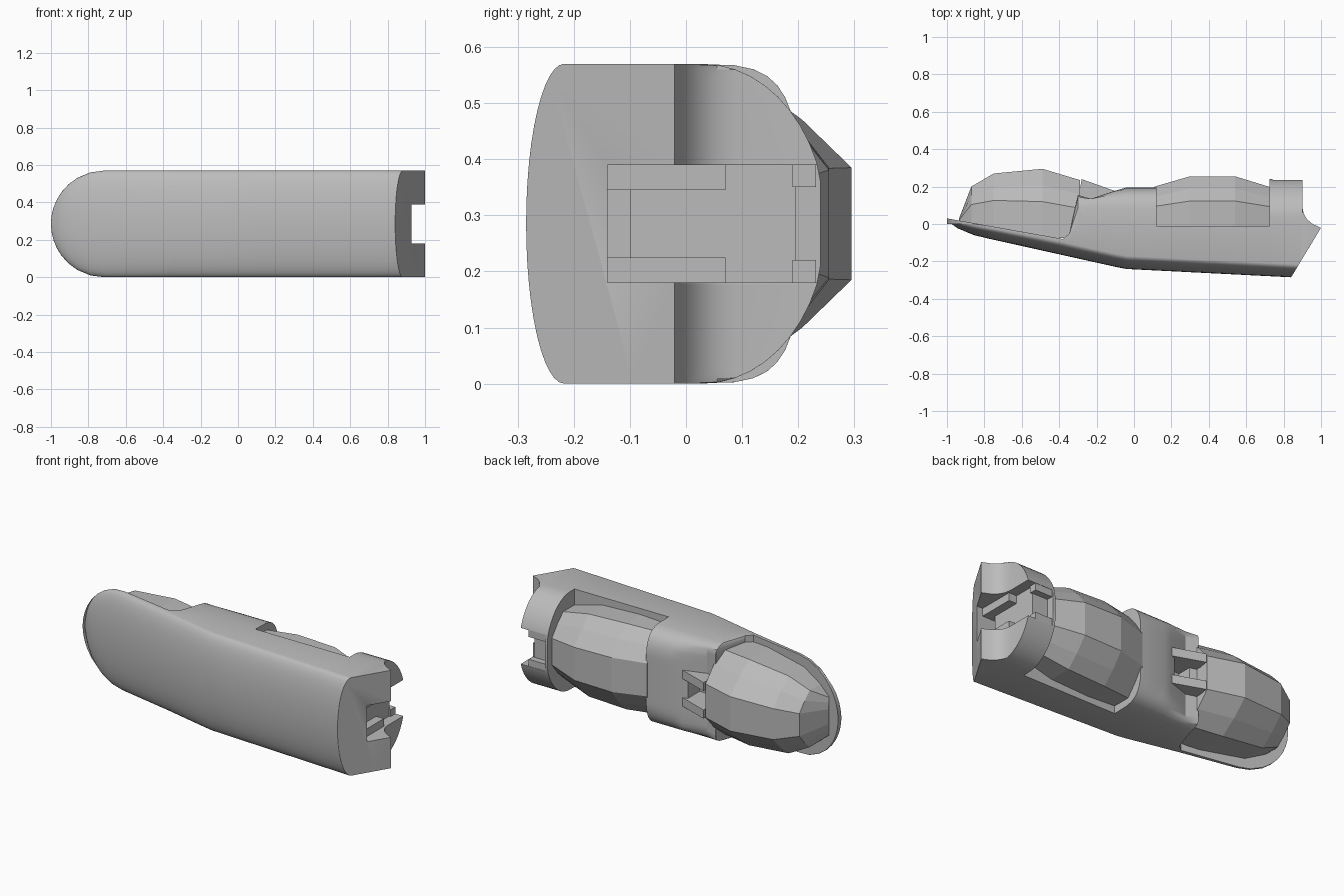
import bpy, bmesh, math
from mathutils import Vector

cube = bpy.data.objects.get("Cube")
if cube:
    bpy.data.objects.remove(cube, do_unlink=True)

ZC, HALF = 0.285, 0.285

grey = bpy.data.materials.new("plain grey")
grey.use_nodes = True
GREY = (0.5, 0.5, 0.5, 1)
grey.diffuse_color = GREY
grey.node_tree.nodes["Principled BSDF"].inputs["Base Color"].default_value = GREY


def finish(name, bm):
    bmesh.ops.remove_doubles(bm, verts=bm.verts, dist=0.0004)
    bmesh.ops.recalc_face_normals(bm, faces=bm.faces)
    mesh = bpy.data.meshes.new(name)
    bm.to_mesh(mesh)
    bm.free()
    mesh.materials.append(grey)
    obj = bpy.data.objects.new(name, mesh)
    bpy.context.collection.objects.link(obj)
    return obj


def loft(bm, rings):
    loops = [[bm.verts.new(p) for p in ring] for ring in rings]
    n = len(loops[0])
    for a, b in zip(loops, loops[1:]):
        for i in range(n):
            j = (i + 1) % n
            bm.faces.new((a[i], a[j], b[j], b[i]))
    bm.faces.new(loops[0])
    bm.faces.new(loops[-1][::-1])


def box(name, x0, x1, y0, y1, z0, z1):
    return prism(name, [(x0, y0), (x1, y0), (x1, y1), (x0, y1)], z0, z1)


def prism(name, outline, z0, z1):
    bm = bmesh.new()
    loft(bm, [[(x, y, z) for x, y in outline] for z in (z0, z1)])
    return finish(name, bm)


def lerp(table, x):
    for (x0, y0), (x1, y1) in zip(table, table[1:]):
        if x <= x1:
            return y0 + (y1 - y0) * (x - x0) / (x1 - x0)
    return table[-1][1]


# Shell: half-round front, flat sides, crowned back cut off at a varying height
FRONT = [(-1, 0.02), (-0.95, -0.02), (-0.85, -0.062), (-0.05, -0.24), (1.02, -0.294)]
tip = [(-0.715 - HALF * math.cos(math.radians(a)),) for a in (3, 10, 18, 27, 37, 48, 60, 75, 90)]
caps = [(x, 0.03 - 0.177 * (x + 1)) for (x,) in tip]
caps += [(-0.38, -0.08), (-0.345, -0.05), (-0.3, 0.155), (-0.23, 0.135), (-0.1, 0.178),
         (-0.04, 0.195), (0.12, 0.195), (0.12, -0.01), (0.725, -0.01), (0.725, 0.24),
         (0.9, 0.24), (0.9, 0.09), (0.907, 0.055), (0.925, 0.025), (0.955, 0.0),
         (1.02, -0.03)]


def shell_ring(x, cap):
    h = HALF
    if x < -0.715:
        h = math.sqrt(max(HALF ** 2 - (x + 0.715) ** 2, 0.0001))
    yf = lerp(FRONT, x)
    depth = min(0.07, (cap - yf) * 0.85)
    side, rise, power = (0.03, 0.22, 2) if x > 0.5 else (0.0, 0.2, 4)
    angles = [math.radians(-90 + 180 * i / 24) for i in range(25)]
    ring = [(x, yf + depth * (1 - math.cos(a)), ZC + h * math.sin(a)) for a in angles]
    for a in reversed(angles):
        t = abs(math.sin(a))
        crown = side + rise * max(0, 1 - t ** power) ** (1 / power)
        ring.append((x, min(crown, cap), ZC + h * math.sin(a)))
    return ring


bm = bmesh.new()
loft(bm, [shell_ring(x, cap) for x, cap in caps])
bmesh.ops.remove_doubles(bm, verts=bm.verts, dist=0.0004)
bmesh.ops.dissolve_degenerate(bm, edges=bm.edges, dist=0.0004)
# Slanted end face
cut = bmesh.ops.bisect_plane(bm, geom=bm.verts[:] + bm.edges[:] + bm.faces[:],
                             plane_co=Vector((1, -0.02, 0)),
                             plane_no=Vector((0.265, -0.16, 0)), clear_outer=True)
rim = [e for e in cut["geom_cut"] if isinstance(e, bmesh.types.BMEdge)]
bmesh.ops.holes_fill(bm, edges=rim, sides=0)
shell = finish("shell", bm)

# Joint notch and hinge slot cut through the shell
for name, size in (("notch_cutter", (0.74, 1.2, -0.14, 0.5, 0.18, 0.39)),
                   ("slot_cutter", (-0.25, -0.13, 0.06, 0.4, 0.23, 0.34))):
    cutter = box(name, *size)
    cutter.hide_render = True
    cutter.hide_set(True)
    mod = shell.modifiers.new(name, "BOOLEAN")
    mod.operation = "DIFFERENCE"
    mod.solver = "EXACT"
    mod.object = cutter
bevel = shell.modifiers.new("soft_edges", "BEVEL")
bevel.width = 0.008
bevel.segments = 2
bevel.limit_method = "ANGLE"
bevel.angle_limit = math.radians(50)

bpy.ops.object.select_all(action="DESELECT")
shell.select_set(True)
bpy.context.view_layer.objects.active = shell
bpy.ops.object.shade_smooth_by_angle(angle=math.radians(32))

# Joint bar, with ribs, lugs and hinge brackets mirrored about the middle
box("joint_bar", 0.725, 0.84, -0.1, 0.195, 0.18, 0.39)
for side in ("lower", "upper"):
    def span(a, b):
        return (a, b) if side == "lower" else (2 * ZC - b, 2 * ZC - a)
    box(side + "_joint_rib", 0.8, 0.89, -0.14, 0.07, *span(0.18, 0.225))
    box(side + "_joint_lug", 0.73, 0.85, 0.19, 0.232, *span(0.18, 0.22))
    prism(side + "_hinge_bracket",
          [(-0.3, 0.12), (-0.28, 0.24), (-0.1, 0.176), (-0.2, 0.12)], *span(0.18, 0.23))


# Faceted pads: (x, base, top, half width)
def pad(name, stations):
    half = [(1, 0), (1, 0.52), (0.74, 0.76), (0.4, 1)]
    section = half + [(-w, f) for w, f in reversed(half)]
    bm = bmesh.new()
    loft(bm, [[(x, base + (top - base) * f, ZC + w * hw) for w, f in section]
              for x, base, top, hw in stations])
    finish(name, bm)


pad("tip_pad", [(-0.935, 0.01, 0.03, 0.11), (-0.87, 0.0, 0.2, 0.165),
                (-0.75, -0.03, 0.27, 0.225), (-0.49, -0.07, 0.295, 0.25),
                (-0.29, -0.08, 0.235, 0.245)])
pad("middle_pad", [(0.11, -0.02, 0.2, 0.24), (0.3, -0.02, 0.255, 0.25),
                   (0.54, -0.02, 0.255, 0.24), (0.735, -0.02, 0.195, 0.19)])
